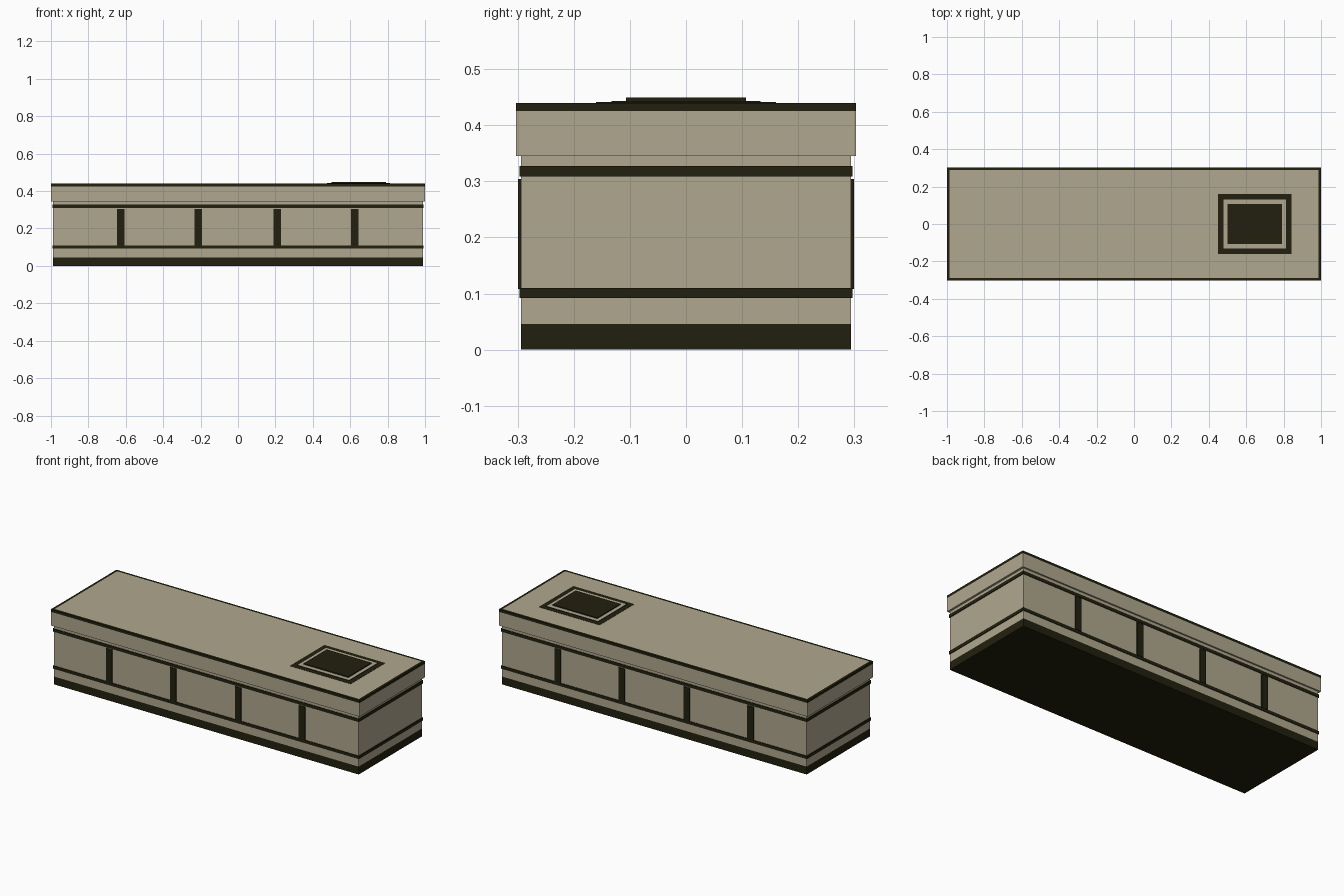
import bpy
import bmesh

if "Cube" in bpy.data.objects:
    bpy.data.objects.remove(bpy.data.objects["Cube"])


def material(name, rgb):
    m = bpy.data.materials.new(name)
    m.diffuse_color = (*rgb, 1)
    m.use_nodes = True
    m.node_tree.nodes["Principled BSDF"].inputs["Base Color"].default_value = m.diffuse_color
    return m


TAN = material("warm tan", (0.434, 0.386, 0.275))
DARK = material("dark olive", (0.0152, 0.0144, 0.0044))


def box(name, x, y, z, mats, inset=0):
    """Box from (min, max) ranges; inset splits the top face and gives its centre slot 1."""
    bm = bmesh.new()
    bmesh.ops.create_cube(bm, size=1)
    for v in bm.verts:
        v.co = [r[0] if c < 0 else r[1] for c, r in zip(v.co, (x, y, z))]
    bm.normal_update()
    if inset:
        top = max(bm.faces, key=lambda f: f.normal.z)
        bmesh.ops.inset_region(bm, faces=[top], thickness=inset)
        top.material_index = 1
    mesh = bpy.data.meshes.new(name)
    bm.to_mesh(mesh)
    bm.free()
    for m in mats:
        mesh.materials.append(m)
    ob = bpy.data.objects.new(name, mesh)
    bpy.context.collection.objects.link(ob)
    return ob


def centred(name, hx, hy, z, mats, inset=0):
    return box(name, (-hx, hx), (-hy, hy), z, mats, inset)


# Hull: dark plinth and tan walls
centred("plinth", 0.988, 0.294, (0, 0.046), [DARK])
centred("walls", 0.988, 0.294, (0.046, 0.345), [TAN])

# Belts running around the walls
centred("lower_belt", 0.992, 0.297, (0.092, 0.110), [DARK])
centred("upper_belt", 0.992, 0.297, (0.309, 0.327), [DARK])

# Upright strips on both long sides
for i, x in enumerate((-0.626, -0.212, 0.209, 0.623)):
    for side, y in (("front", (-0.2995, -0.29)), ("back", (0.29, 0.2995))):
        box(f"{side}_upright_{i + 1}", (x - 0.02, x + 0.02), y, (0.108, 0.304), [DARK])

# Overhanging lid with a dark rim around its tan top
centred("lid", 1.0, 0.303, (0.345, 0.425), [TAN])
centred("lid_rim", 1.0, 0.303, (0.425, 0.440), [DARK, TAN], inset=0.02)

# Stepped hatch on the lid
HX = 0.645


def hatch(name, hx, hy, z, mats, inset=0):
    box(name, (HX - hx, HX + hx), (-hy, hy), z, mats, inset)


hatch("hatch_frame", 0.197, 0.160, (0.438, 0.4412), [DARK])
hatch("hatch_step", 0.168, 0.133, (0.440, 0.4432), [DARK, TAN], inset=0.002)
hatch("hatch_cover", 0.145, 0.107, (0.443, 0.449), [DARK])
